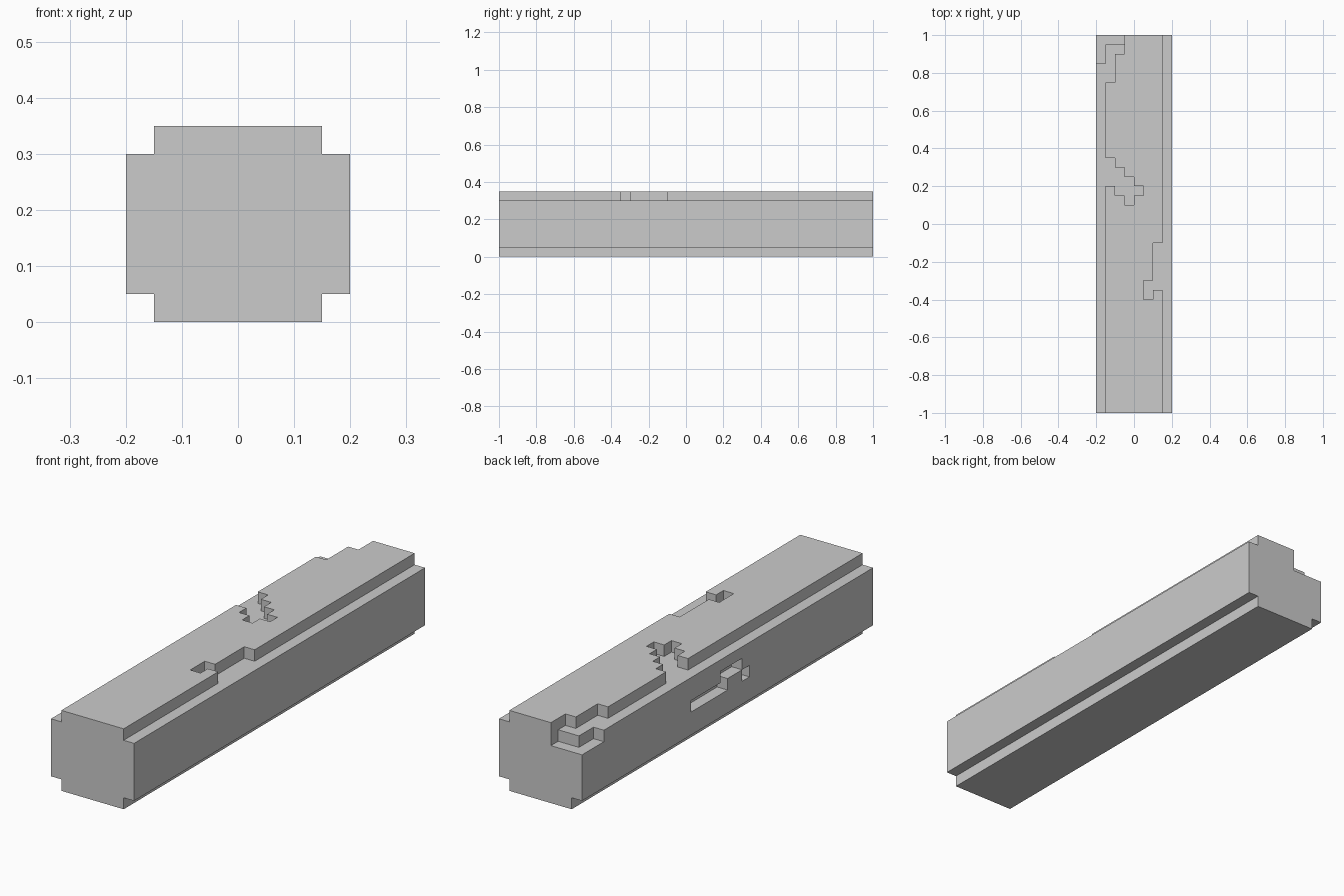
import bpy, bmesh, math
from mathutils import Vector

if "Cube" in bpy.data.objects:
    bpy.data.objects.remove(bpy.data.objects["Cube"])

U = 0.05                      # size of one cube in the grid
NX, NY, NZ = 8, 40, 7


def cells(x0, x1, y0, y1, z0, z1):
    """Grid cells inside a box given in model units."""
    r = lambda a, b, off: range(round((a + off) / U), round((b + off) / U))
    return {(i, j, k) for i in r(x0, x1, 0.2) for j in r(y0, y1, 1.0) for k in r(z0, z1, 0)}


# Log body: cross-shaped section with stepped edges
log = cells(-0.2, 0.2, -1, 1, 0.05, 0.3) | cells(-0.15, 0.15, -1, 1, 0, 0.35)

# Chips in the top layer: (x0, x1, y0, y1)
top_chips = [
    (0.05, 0.10, -0.40, -0.30), (0.10, 0.15, -0.35, -0.10),    # right edge
    (-0.05, 0.00, 0.10, 0.15), (-0.10, 0.05, 0.15, 0.20),      # middle crack
    (-0.15, 0.00, 0.20, 0.25), (-0.15, -0.05, 0.25, 0.30),
    (-0.15, -0.10, 0.30, 0.35),
    (-0.15, -0.10, 0.75, 0.90), (-0.15, -0.05, 0.90, 1.00),    # back corner
]
for c in top_chips:
    log -= cells(*c, 0.3, 0.35)

# Deeper chip at the back left corner
log -= cells(-0.2, -0.15, 0.85, 1, 0.25, 0.3)
log -= cells(-0.15, -0.05, 0.95, 1, 0.25, 0.3)

# Crack in the left side: (y0, y1, z0, z1)
for c in [(0, 0.25, 0.15, 0.2), (-0.1, 0.05, 0.2, 0.25), (-0.15, -0.1, 0.15, 0.2)]:
    log -= cells(-0.2, -0.15, *c)

# Outer skin of the cubes, merged into flat faces
bm = bmesh.new()
verts = {}


def vert(p):
    key = tuple(round(v) for v in p)
    if key not in verts:
        verts[key] = bm.verts.new((key[0] * U - 0.2, key[1] * U - 1, key[2] * U))
    return verts[key]


for cell in sorted(log):
    for axis in range(3):
        for side in (0, 1):
            n = list(cell)
            n[axis] += 2 * side - 1
            if tuple(n) in log:
                continue
            a, b = (axis + 1) % 3, (axis + 2) % 3
            ring = []
            for da, db in ((0, 0), (1, 0), (1, 1), (0, 1)):
                p = list(cell)
                p[axis] += side
                p[a] += da
                p[b] += db
                ring.append(vert(p))
            bm.faces.new(ring if side else ring[::-1])

bmesh.ops.dissolve_limit(bm, angle_limit=math.radians(1), verts=bm.verts[:], edges=bm.edges[:])
mesh = bpy.data.meshes.new("log")
bm.to_mesh(mesh)
bm.free()
bpy.context.collection.objects.link(bpy.data.objects.new("log", mesh))
